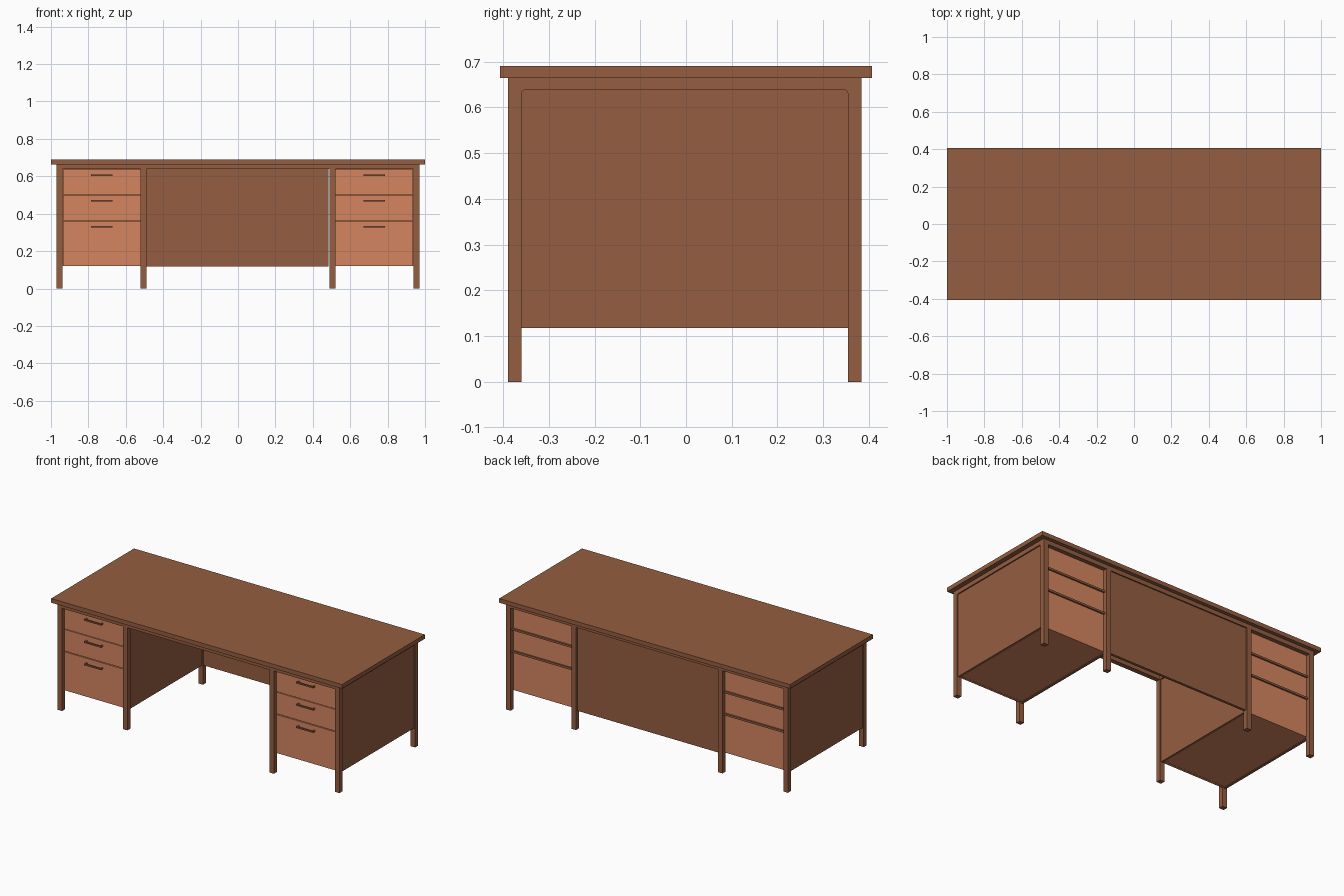
import bpy, bmesh, math

if "Cube" in bpy.data.objects:
    bpy.data.objects.remove(bpy.data.objects["Cube"])


def material(name, color):
    m = bpy.data.materials.new(name)
    m.diffuse_color = color
    m.use_nodes = True
    m.node_tree.nodes["Principled BSDF"].inputs["Base Color"].default_value = m.diffuse_color
    return m


WOOD = material("dark_wood", (0.30, 0.112, 0.052, 1))
FRONT = material("light_wood", (0.66, 0.235, 0.115, 1))


def box(name, x, y, z, mat):
    """Box from (min, max) ranges on each axis."""
    bm = bmesh.new()
    bmesh.ops.create_cube(bm, size=1)
    for v in bm.verts:
        for i, r in enumerate((x, y, z)):
            v.co[i] = r[0] if v.co[i] < 0 else r[1]
    return finish(name, bm, mat)


def finish(name, bm, mat):
    bmesh.ops.recalc_face_normals(bm, faces=bm.faces)
    me = bpy.data.meshes.new(name)
    bm.to_mesh(me)
    bm.free()
    me.materials.append(mat)
    ob = bpy.data.objects.new(name, me)
    bpy.context.collection.objects.link(ob)
    return ob


def leg_frame(name, x0, x1):
    """Two legs and a top rail in one piece, with rounded inner corners."""
    y0, y1, yi0, yi1, zi, r = -0.389, 0.384, -0.360, 0.354, 0.638, 0.008
    pts = [(y0, 0), (y0, TOP_Z), (y1, TOP_Z), (y1, 0), (yi1, 0)]
    for cy, a0 in ((yi1 - r, 0), (yi0 + r, 90)):
        for k in range(5):
            a = math.radians(a0 + k * 22.5)
            pts.append((cy + r * math.cos(a), zi - r + r * math.sin(a)))
    pts.append((yi0, 0))
    bm = bmesh.new()
    face = bm.faces.new([bm.verts.new((x0, y, z)) for y, z in pts])
    ext = bmesh.ops.extrude_face_region(bm, geom=[face])
    for v in ext["geom"]:
        if isinstance(v, bmesh.types.BMVert):
            v.co.x = x1
    return finish(name, bm, WOOD)


TOP_Z, LOW = 0.664, 0.118
XO, XI = (0.938, 0.970), (0.488, 0.520)      # outer and inner leg ranges
DRAWERS = [(0.503, 0.637), (0.365, 0.499), (0.121, 0.360)]

box("desk_top", (-1, 1), (-0.407, 0.407), (TOP_Z, 0.69), WOOD)

for s, side in ((-1, "left"), (1, "right")):
    def mx(a, b):
        return tuple(sorted((s * a, s * b)))

    # Leg frames with their inset panels
    for tag, (a, b) in (("outer", XO), ("inner", XI)):
        leg_frame(f"{side}_{tag}_leg_frame", *mx(a, b))
        box(f"{side}_{tag}_panel", mx(a + 0.008, b - 0.008),
            (-0.361, 0.355), (LOW, 0.639), WOOD)

    # Pedestal body behind the drawers
    px = mx(XI[1] - 0.008, XO[0] + 0.008)
    box(f"{side}_pedestal_body", px, (-0.352, 0.350), (0.122, 0.639), FRONT)

    # Drawer fronts, back panels and handles
    dx = mx(0.522, 0.936)
    cx = s * 0.729
    for i, (z0, z1) in enumerate(DRAWERS, 1):
        box(f"{side}_drawer_front_{i}", dx, (-0.366, -0.350), (z0, z1), FRONT)
        box(f"{side}_back_panel_{i}", dx, (0.345, 0.360), (z0, z1), FRONT)
        hz = z1 - 0.031
        box(f"{side}_handle_bar_{i}", (cx - 0.058, cx + 0.058),
            (-0.388, -0.380), (hz - 0.004, hz + 0.004), WOOD)
        for e in (-1, 1):
            hx = cx + e * 0.054
            box(f"{side}_handle_post_{i}", (hx - 0.004, hx + 0.004),
                (-0.381, -0.365), (hz - 0.004, hz + 0.004), WOOD)

    # Rails between the back panels
    for z in (0.501, 0.3625):
        box(f"{side}_back_divider", mx(XI[1], XO[0]), (0.345, 0.370),
            (z - 0.006, z + 0.006), WOOD)

    # Rails under the top, front and back
    for tag, y in (("front", (-0.389, -0.360)), ("back", (0.354, 0.384))):
        box(f"{side}_{tag}_rail", mx(XI[1], XO[0]), y, (0.638, TOP_Z), WOOD)

# Knee space: rails and modesty panel
for tag, y in (("front", (-0.389, -0.360)), ("back", (0.354, 0.384))):
    box(f"centre_{tag}_rail", (-XI[0], XI[0]), y, (0.638, TOP_Z), WOOD)
box("modesty_panel", (-0.488, 0.484), (0.360, 0.376), (LOW, 0.639), WOOD)
